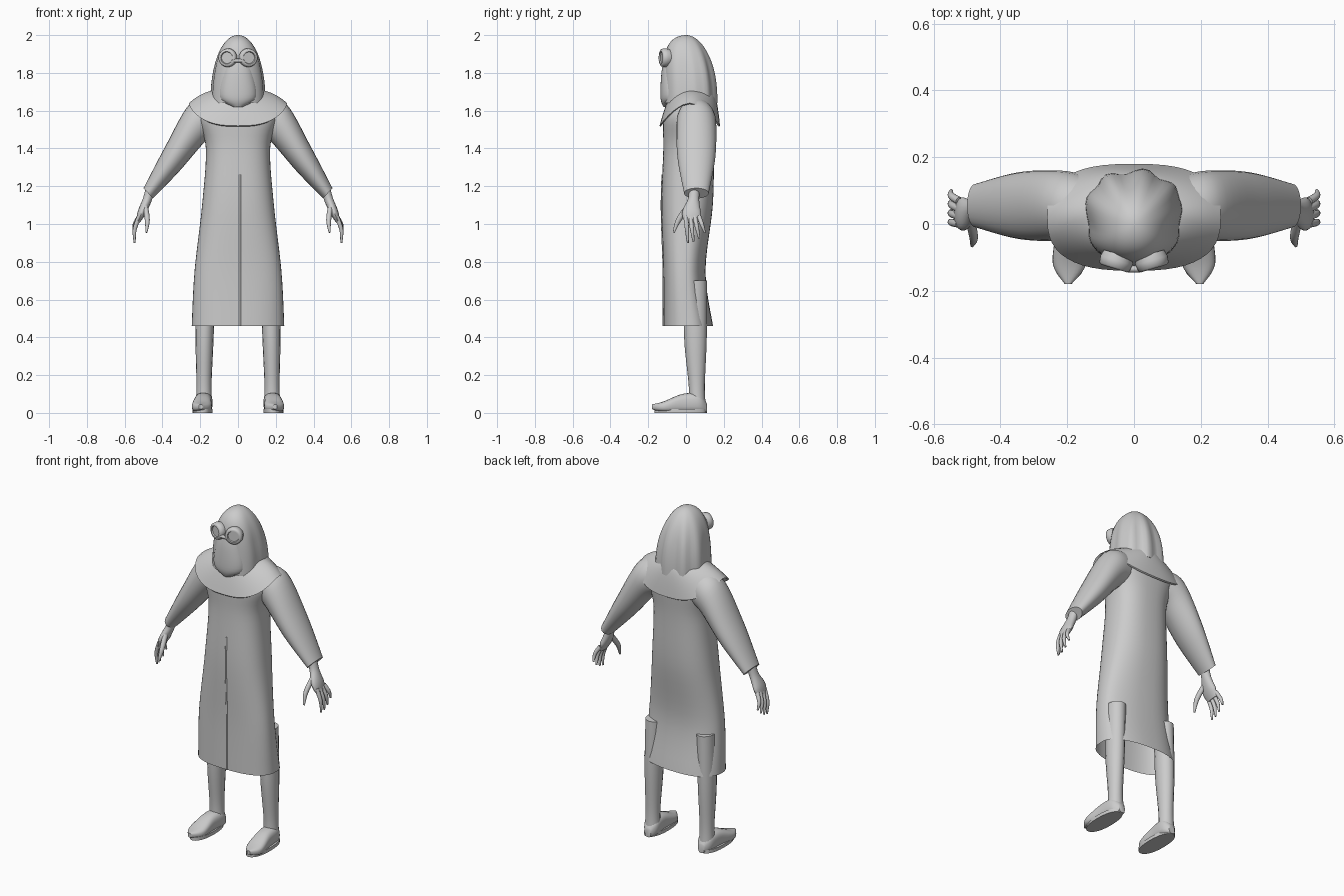
import bpy, bmesh, math
from mathutils import Vector

default_cube = bpy.data.objects.get("Cube")
if default_cube:
    bpy.data.objects.remove(default_cube)

cloth_grey = (.6, .6, .6, 1)
material = bpy.data.materials.new("light_grey_cloth")
material.use_nodes = True
material.diffuse_color = cloth_grey
material.node_tree.nodes["Principled BSDF"].inputs["Base Color"].default_value = cloth_grey

X, Y, Z = Vector((1, 0, 0)), Vector((0, 1, 0)), Vector((0, 0, 1))


def smooth_rows(keys, steps=6):
    """Pass a Catmull-Rom spline through a few key rows."""
    keys = [Vector(key) for key in keys]
    padded = [keys[0]] + keys + [keys[-1]]
    rows = []
    for before, start, end, after in zip(padded, padded[1:], padded[2:], padded[3:]):
        leaving, arriving = (end - before) / 2, (after - start) / 2
        for step in range(steps):
            t = step / steps
            ease = t * t * (3 - 2 * t)
            rows.append(start.lerp(end, ease) + leaving * t * (1 - t) ** 2
                        - arriving * t * t * (1 - t))
    return rows + [keys[-1]]


def ring(centre, side_axis, depth_axis, power=1, count=24, fold=None):
    """Closed superellipse; fold varies the radius by angle."""
    points = []
    for i in range(count):
        angle = math.tau * i / count
        grow = 1 + fold(angle) if fold else 1
        c, s = math.cos(angle), math.sin(angle)
        across = side_axis * math.copysign(abs(c) ** power, c)
        along = depth_axis * math.copysign(abs(s) ** power, s)
        points.append(Vector(centre) + (across + along) * grow)
    return points


def loft(name, rings, capped=True, side=1):
    """Skin a row of rings; side -1 builds the mirrored copy."""
    bm = bmesh.new()
    rows = [[bm.verts.new((p.x * side, p.y, p.z)) for p in points] for points in rings]
    for lower, upper in zip(rows, rows[1:]):
        for i in range(len(lower)):
            bm.faces.new((lower[i - 1], lower[i], upper[i], upper[i - 1]))
    if capped:
        bm.faces.new(rows[0])
        bm.faces.new(rows[-1])
    bmesh.ops.recalc_face_normals(bm, faces=bm.faces)
    mesh = bpy.data.meshes.new(name)
    bm.to_mesh(mesh)
    bm.free()
    mesh.materials.append(material)
    part = bpy.data.objects.new(name, mesh)
    bpy.context.collection.objects.link(part)
    bpy.ops.object.select_all(action="DESELECT")
    part.select_set(True)
    bpy.context.view_layer.objects.active = part
    bpy.ops.object.shade_smooth_by_angle(angle=math.radians(50))


def flat_ring(z, width, front, back, power, fold=None):
    """Horizontal ring between a front and a back y."""
    return ring((0, (front + back) / 2, z), X * width, Y * (back - front) / 2, power, 48, fold)


def limb(name, keys, side):
    """Tapered limb through rows of x, y, z, depth radius, width radius."""
    rows = smooth_rows(keys)
    rings = []
    for i, row in enumerate(rows):
        ahead, behind = rows[min(i + 1, len(rows) - 1)], rows[max(i - 1, 0)]
        direction = (Vector(ahead[:3]) - Vector(behind[:3])).normalized()
        depth = (Y - direction * Y.dot(direction)).normalized()
        rings.append(ring(row[:3], depth * row[3], direction.cross(depth) * row[4], count=16))
    loft(name, rings, side=side)


# Long coat, open at the hem, with soft drapes in the back
def coat_folds(z):
    depth = .04 * max(0, min(1, (1.3 - z) * 2))
    return lambda angle: depth * max(0, math.sin(angle)) * math.cos(3 * angle + z)


coat_rows = smooth_rows([(.46, .245, -.12, .14), (.75, .23, -.12, .1), (1.1, .19, -.13, .14),
                         (1.4, .17, -.12, .15), (1.57, .21, -.12, .16), (1.68, .15, -.08, .14)])
loft("coat", [flat_ring(*row, .8, coat_folds(row[0])) for row in coat_rows], capped=False)

# Overlapping front edge of the coat
loft("coat_front_seam", [ring((.01, row[2], row[0]), X * .005, Y * .004, count=8)
                         for row in coat_rows if row[0] < 1.3])

# Shoulder cape, dipping lower at the front and back than over the shoulders
cape_rings = []
steps = 8
for step in range(steps + 1):
    t = step / steps
    points = flat_ring(1.71 - .07 * t * t, .1 + .16 * t, -.07 - .07 * t,
                       .13 + .05 * math.sqrt(t), 1 - t / 4)
    for i, point in enumerate(points):
        point.z -= .12 * t * abs(math.sin(math.tau * i / len(points))) ** 1.3
    cape_rings.append(points)
hem = [point - Z * .005 - (point - Z * point.z) * .04 for point in cape_rings[-1]]
loft("shoulder_cape", cape_rings + [hem], capped=False)


# Draped hood: folds behind, hollows beside the face
def hood_folds(t):
    def fold(angle):
        pleats = .06 * max(0, math.sin(angle)) * math.cos(9 * angle)
        hollow = .08 * math.exp(-((math.sin(angle) + .15) * 4) ** 2)
        return (pleats - hollow) * min(1, 2 - 2 * t)
    return fold


hood_rings = []
steps = 20
for step in range(steps):
    t = math.sin(math.pi / 2 * step / (steps - .5))
    dome = math.sqrt(1 - t ** 2.2)
    hood_rings.append(flat_ring(1.64 + .36 * t, .15 * dome, -.12 * math.sqrt(1 - t ** 6),
                                .16 * dome, .9, hood_folds(t)))
loft("hood", hood_rings)

# Cloth mask hanging below the goggles
mask_rows = smooth_rows([(1.9, .06, -.11), (1.8, .085, -.13), (1.67, .1, -.135), (1.62, .04, -.12)])
loft("face_mask", [flat_ring(*row, 0, .9) for row in mask_rows])

# Goggle bridge
loft("goggle_bridge", [ring((x, -.135, 1.865), Y * .01, Z * .01, count=8) for x in (-.02, .02)])

for side, label in ((1, "left_"), (-1, "right_")):
    # Goggle: rim with a recessed lens, turned slightly outward
    facing = Vector((.3, -1, 0)).normalized()
    across = facing.cross(Z)
    eye = Vector((.047, -.09, 1.88))
    goggle_profile = ((0, .045), (.02, .05), (.04, .047), (.045, .04), (.045, .033), (.038, .03))
    loft(label + "goggle", [ring(eye + facing * depth, across * radius, Z * radius, count=32)
                            for depth, radius in goggle_profile], side=side)

    # Wide sleeve through rows of upper edge, lower edge and half depth
    sleeve_rings = []
    for row in smooth_rows([(.15, 1.67, .13, 1.46, .09), (.26, 1.63, .18, 1.43, .105),
                            (.38, 1.42, .31, 1.28, .1), (.5, 1.19, .45, 1.135, .065)]):
        upper, lower = Vector((row[0], .055, row[1])), Vector((row[2], .055, row[3]))
        sleeve_rings.append(ring((upper + lower) / 2, Y * row[4], (upper - lower) / 2))
    loft(label + "sleeve", sleeve_rings, side=side)

    # Hand
    limb(label + "palm", [(.46, .045, 1.2, .03, .025), (.48, .04, 1.13, .03, .024),
                          (.51, .03, 1.06, .05, .022), (.53, .035, 1.01, .04, .01)], side)
    for i, name in enumerate(("index", "middle", "ring", "little")):
        root = Vector((.523, .023 * i, 1.04, .012, .012))
        tip = Vector((.547, .01 + .03 * i, .9 + .006 * i * i, .005, .005))
        knuckle = (root + tip) / 2 + Vector((.012, 0, 0, .002, .002))
        limb(label + name + "_finger", [root, knuckle, tip], side)
    limb(label + "thumb", [(.49, .01, 1.09, .016, .014), (.48, -.04, 1.02, .014, .013),
                           (.485, -.065, .955, .005, .005)], side)

    # Trouser leg
    limb(label + "leg", [(.17, .05, .7, .06, .05), (.177, .05, .4, .06, .048),
                         (.18, .057, .15, .043, .04), (.18, .06, .03, .045, .045)], side)

    # Pointed shoe through rows of y, half width and height, heel to toe
    shoe_rings = []
    for y, width, height in smooth_rows([(.11, .02, .05), (.07, .045, .1), (-.02, .047, .1),
                                         (-.12, .05, .06), (-.18, .01, .045)]):
        lift = .02 * max(0, -y / .18) ** 4
        centre = (.185 - y / 15, y, (height + lift) / 2)
        shoe_rings.append(ring(centre, X * width, Z * (height - lift) / 2, .75))
    loft(label + "shoe", shoe_rings, side=side)

    # Sole rim
    loft(label + "sole", [ring((.187, -.03, z), X * .053, Y * .137, .9) for z in (0, .02)], side=side)
